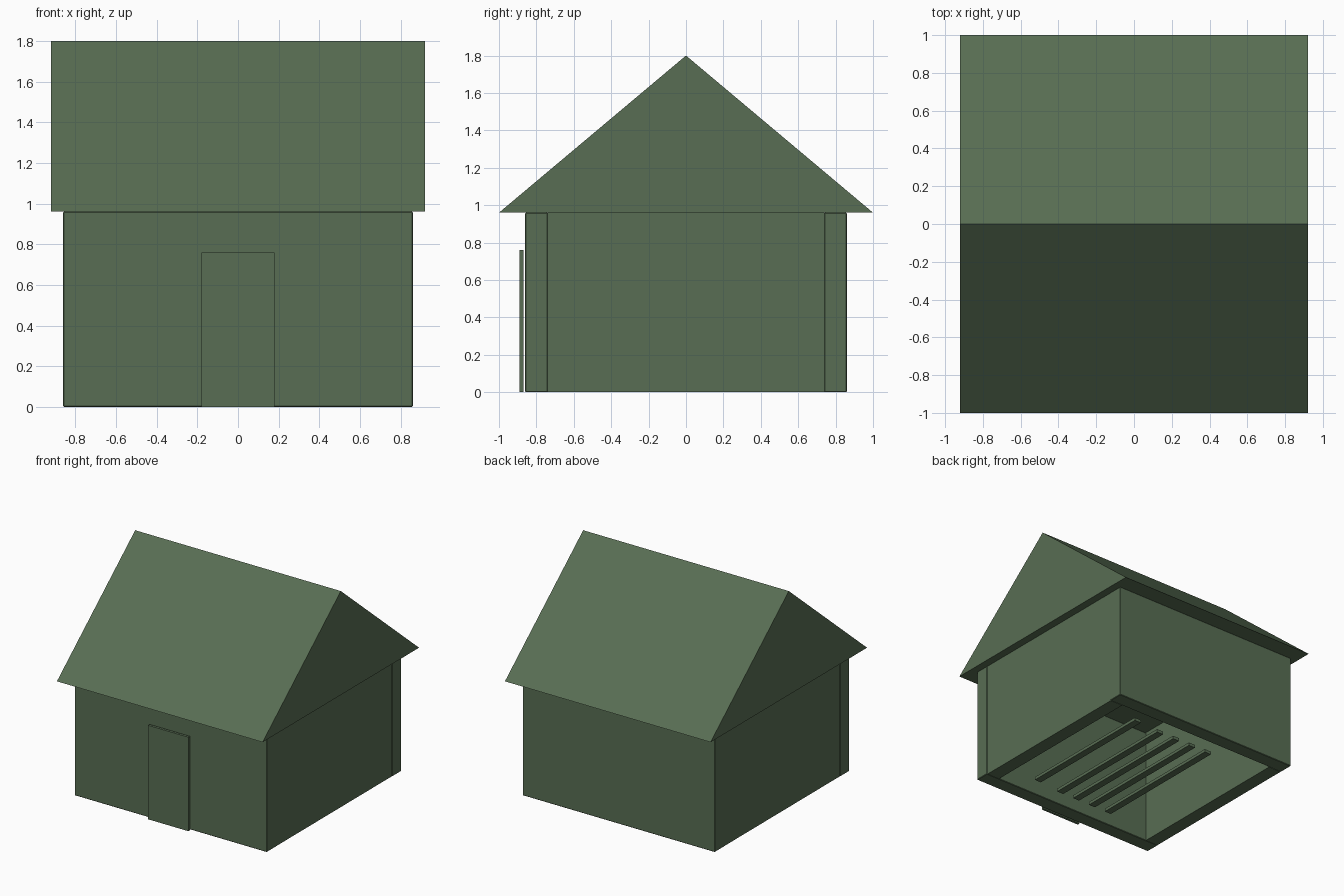
import bpy

if "Cube" in bpy.data.objects:
    bpy.data.objects.remove(bpy.data.objects["Cube"])

green = bpy.data.materials.new("moss green")
green.diffuse_color = (0.098, 0.155, 0.087, 1)
green.use_nodes = True
green.node_tree.nodes["Principled BSDF"].inputs["Base Color"].default_value = green.diffuse_color


def mesh_object(name, verts, faces):
    mesh = bpy.data.meshes.new(name)
    mesh.from_pydata(verts, [], faces)
    mesh.materials.append(green)
    obj = bpy.data.objects.new(name, mesh)
    bpy.context.collection.objects.link(obj)
    return obj


def box(name, xs, ys, zs, bevel=0):
    verts = [(x, y, z) for x in xs for y in ys for z in zs]
    faces = [(0, 1, 3, 2), (4, 6, 7, 5), (0, 4, 5, 1),
             (2, 3, 7, 6), (0, 2, 6, 4), (1, 5, 7, 3)]
    obj = mesh_object(name, verts, faces)
    if bevel:
        mod = obj.modifiers.new("edge bevel", "BEVEL")
        mod.width = bevel
        mod.segments = 1
    return obj


EAVES = 0.96
OUT, INN = 0.86, 0.74

# Walls: full-width front and back, side walls set in slightly between them
box("front_wall", (-OUT, OUT), (-OUT, -INN), (0, EAVES), 0.004)
box("back_wall", (-OUT, OUT), (INN, OUT), (0, EAVES), 0.004)
box("left_wall", (-OUT + 0.005, -INN), (-INN, INN), (0, EAVES))
box("right_wall", (INN, OUT - 0.005), (-INN, INN), (0, EAVES))

# Door panel standing just in front of the front wall
box("door", (-0.18, 0.18), (-0.89, -0.87), (0, 0.76))

# Solid gable roof with the ridge along x
profile = [(-1, EAVES), (1, EAVES), (0, 1.8)]
mesh_object("roof", [(x, y, z) for x in (-0.92, 0.92) for y, z in profile],
            [(0, 2, 1), (3, 4, 5), (0, 1, 4, 3), (1, 2, 5, 4), (2, 0, 3, 5)])

# Floor slats running front to back inside the open base
for i, x in enumerate((-0.24, -0.08, 0.08, 0.24)):
    box(f"floor_slat_{i + 1}", (x - 0.03, x + 0.03), (-0.6, 0.6), (0, 0.025))

# Separate bar beside the slats
box("side_bar", (0.435, 0.495), (-0.6, 0.6), (0.02, 0.045))
